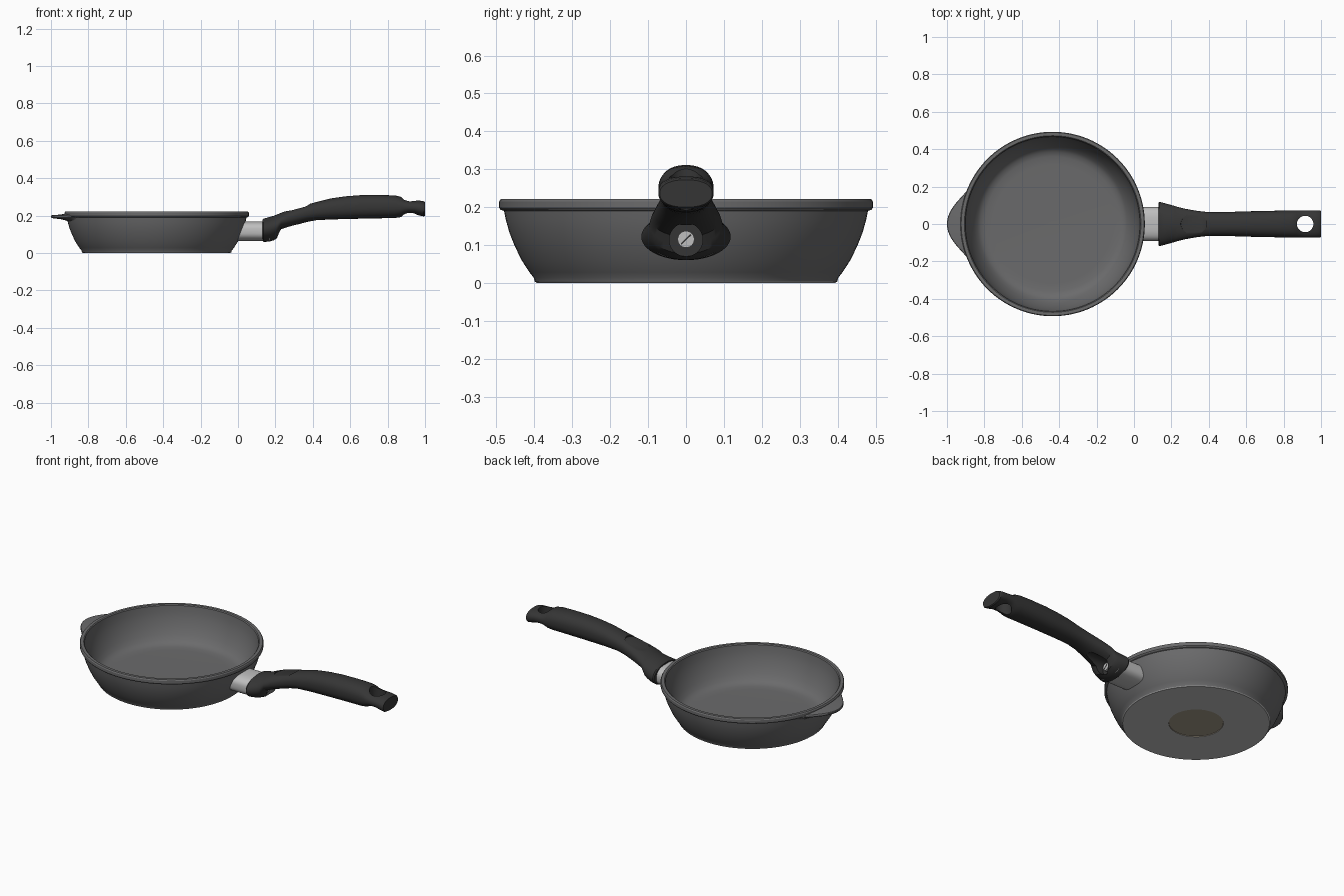
import bpy, bmesh, math
from mathutils import Matrix

if "Cube" in bpy.data.objects:
    bpy.data.objects.remove(bpy.data.objects["Cube"])

CX = -0.435  # pan centre


def material(name, rgb):
    m = bpy.data.materials.new(name)
    m.diffuse_color = (*rgb, 1)
    m.use_nodes = True
    m.node_tree.nodes["Principled BSDF"].inputs["Base Color"].default_value = m.diffuse_color
    return m


PAN = material("dark grey coating", (0.145, 0.145, 0.148))
GRIP = material("black plastic", (0.036, 0.036, 0.036))
METAL = material("brushed metal", (0.52, 0.52, 0.52))
BROWN = material("base disc bronze", (0.37, 0.325, 0.25))


def make(name, bm, *mats):
    bmesh.ops.recalc_face_normals(bm, faces=bm.faces[:])
    me = bpy.data.meshes.new(name)
    bm.to_mesh(me)
    bm.free()
    ob = bpy.data.objects.new(name, me)
    bpy.context.collection.objects.link(ob)
    for m in mats:
        me.materials.append(m)
    return ob


def activate(ob):
    bpy.ops.object.select_all(action='DESELECT')
    ob.select_set(True)
    bpy.context.view_layer.objects.active = ob


def smooth(ob, angle=32):
    activate(ob)
    bpy.ops.object.shade_smooth_by_angle(angle=math.radians(angle))


def cut(ob, cutter):
    cutter.hide_render = True
    mod = ob.modifiers.new("cut", 'BOOLEAN')
    mod.operation = 'DIFFERENCE'
    mod.solver = 'EXACT'
    mod.object = cutter
    activate(ob)
    bpy.ops.object.modifier_apply(modifier=mod.name)
    bpy.data.objects.remove(cutter)


def bridge(bm, rings, caps=(True, True)):
    """Skin closed rings of points, with optional end caps."""
    vs = [[bm.verts.new(p) for p in r] for r in rings]
    n = len(vs[0])
    for a, b in zip(vs, vs[1:]):
        for i in range(n):
            j = (i + 1) % n
            bm.faces.new((a[i], a[j], b[j], b[i]))
    for cap, ring in zip(caps, (vs[0], vs[-1])):
        if cap:
            bm.faces.new(ring)


def oval(x, w, bottom, top, n=2.3, count=48):
    pts = []
    for i in range(count):
        t = 2 * math.pi * i / count
        c, s = math.cos(t), math.sin(t)
        pts.append((x, w * math.copysign(abs(c) ** (2 / n), c),
                    (top + bottom) / 2 + (top - bottom) / 2
                    * math.copysign(abs(s) ** (2 / n), s)))
    return pts


def cylinder(name, matrix, r, depth, *mats):
    bm = bmesh.new()
    bmesh.ops.create_cone(bm, cap_ends=True, segments=48, radius1=r, radius2=r, depth=depth)
    bm.transform(matrix)
    return make(name, bm, *mats)


def at(*p):
    return Matrix.Translation(p)


ALONG_X = Matrix.Rotation(math.pi / 2, 4, 'Y')

# Pan body: one lathed profile, underside coloured by radius
outer = [(0.394, 0), (0.399, 0.004), (0.402, 0.014), (0.413, 0.028), (0.435, 0.062),
         (0.453, 0.1), (0.466, 0.133), (0.475, 0.165), (0.480, 0.19)]
rim = [(0.489, 0.193), (0.493, 0.198), (0.493, 0.215), (0.489, 0.221), (0.472, 0.221), (0.467, 0.216)]
inner = [(0.463, 0.18), (0.454, 0.145), (0.440, 0.105), (0.42, 0.067), (0.402, 0.042),
         (0.385, 0.028), (0.36, 0.021), (0.32, 0.019), (0.01, 0.019)]
profile = [(0.01, 0.003), (0.146, 0.003), (0.147, 0)] + outer + rim + inner
bm = bmesh.new()
SEG = 112
bridge(bm, [[(CX + r * math.cos(2 * math.pi * i / SEG), r * math.sin(2 * math.pi * i / SEG), z)
             for i in range(SEG)] for r, z in profile])
for f in bm.faces:
    c = f.calc_center_median()
    if c.z < 0.0035:
        r = math.hypot(c.x - CX, c.y)
        f.material_index = 1 if r < 0.147 else 2
smooth(make("pan_body", bm, PAN, BROWN, METAL))

# Helper lip opposite the handle, swelling out of the rim
bm = bmesh.new()
rings = []
A = math.radians(30)
for k in range(41):
    a = A * (k / 20 - 1)
    tip = 0.482 + 0.083 * math.cos(a / A * math.pi / 2) ** 2.6
    sect = [(0.474, 0.171), (0.474, 0.213), (0.474 + (tip - 0.474) * 0.45, 0.206),
            (tip - 0.003, 0.202), (tip, 0.198), (tip, 0.191), (tip - 0.004, 0.187),
            (0.474 + (tip - 0.474) * 0.4, 0.181)]
    rings.append([(CX - r * math.cos(a), r * math.sin(a), z) for r, z in sect])
bridge(bm, rings)
smooth(make("pan_lip", bm, PAN))


# Metal bracket, its inner end following the pan wall
def wall(z):
    for (r0, z0), (r1, z1) in zip(outer, outer[1:]):
        if z0 <= z <= z1:
            return r0 + (r1 - r0) * (z - z0) / (z1 - z0)
    return outer[-1][0]


end = oval(0.17, 0.09, 0.065, 0.17, 2.8)
start = [(CX + math.sqrt((wall(z) - 0.004) ** 2 - y * y), y, z) for x, y, z in end]
bm = bmesh.new()
bridge(bm, [start, end], (False, True))
smooth(make("handle_bracket", bm, METAL))

# Handle: x, half width, bottom, top
stations = [
    (0.130, 0.113, 0.066, 0.178), (0.136, 0.118, 0.060, 0.184), (0.165, 0.111, 0.061, 0.192),
    (0.190, 0.104, 0.068, 0.199), (0.208, 0.099, 0.077, 0.206), (0.218, 0.096, 0.098, 0.210),
    (0.230, 0.092, 0.122, 0.215), (0.270, 0.082, 0.138, 0.230), (0.320, 0.073, 0.153, 0.246),
    (0.370, 0.066, 0.167, 0.260), (0.420, 0.063, 0.176, 0.273), (0.500, 0.064, 0.180, 0.293),
    (0.580, 0.067, 0.182, 0.304), (0.660, 0.069, 0.184, 0.310), (0.760, 0.071, 0.186, 0.311),
    (0.840, 0.073, 0.188, 0.308), (0.870, 0.073, 0.192, 0.301), (0.888, 0.073, 0.203, 0.289),
    (0.910, 0.073, 0.210, 0.283), (0.945, 0.073, 0.209, 0.281), (0.970, 0.073, 0.201, 0.281),
    (0.993, 0.073, 0.196, 0.277), (1.000, 0.069, 0.200, 0.272)]
bm = bmesh.new()
bridge(bm, [oval(x, w, b, t, 2.0 if x < 0.25 else 2.3) for x, w, b, t in stations])
handle = make("handle_grip", bm, GRIP)

# Hanging hole, screw pocket and flat oval thumb rest
cut(handle, cylinder("hole_cutter", at(0.915, 0, 0.25), 0.044, 0.3))
cut(handle, cylinder("pocket_cutter", at(0.25, 0, 0.114) @ ALONG_X, 0.044, 0.14))
cut(handle, cylinder("thumb_cutter", at(0.32, 0, 0.2375) @ Matrix.Rotation(-0.26, 4, 'Y')
                     @ Matrix.Diagonal((0.072, 0.056, 1, 1)) @ at(0, 0, 0.05), 1, 0.1))
smooth(handle)

# Screw with slot
smooth(cylinder("screw_head", at(0.184, 0, 0.115) @ ALONG_X, 0.022, 0.03, METAL))
bm = bmesh.new()
bmesh.ops.create_cube(bm, size=1)
bm.transform(at(0.199, 0, 0.115) @ Matrix.Rotation(-0.8, 4, 'X')
             @ Matrix.Diagonal((0.003, 0.004, 0.036, 1)))
make("screw_slot", bm, GRIP)
